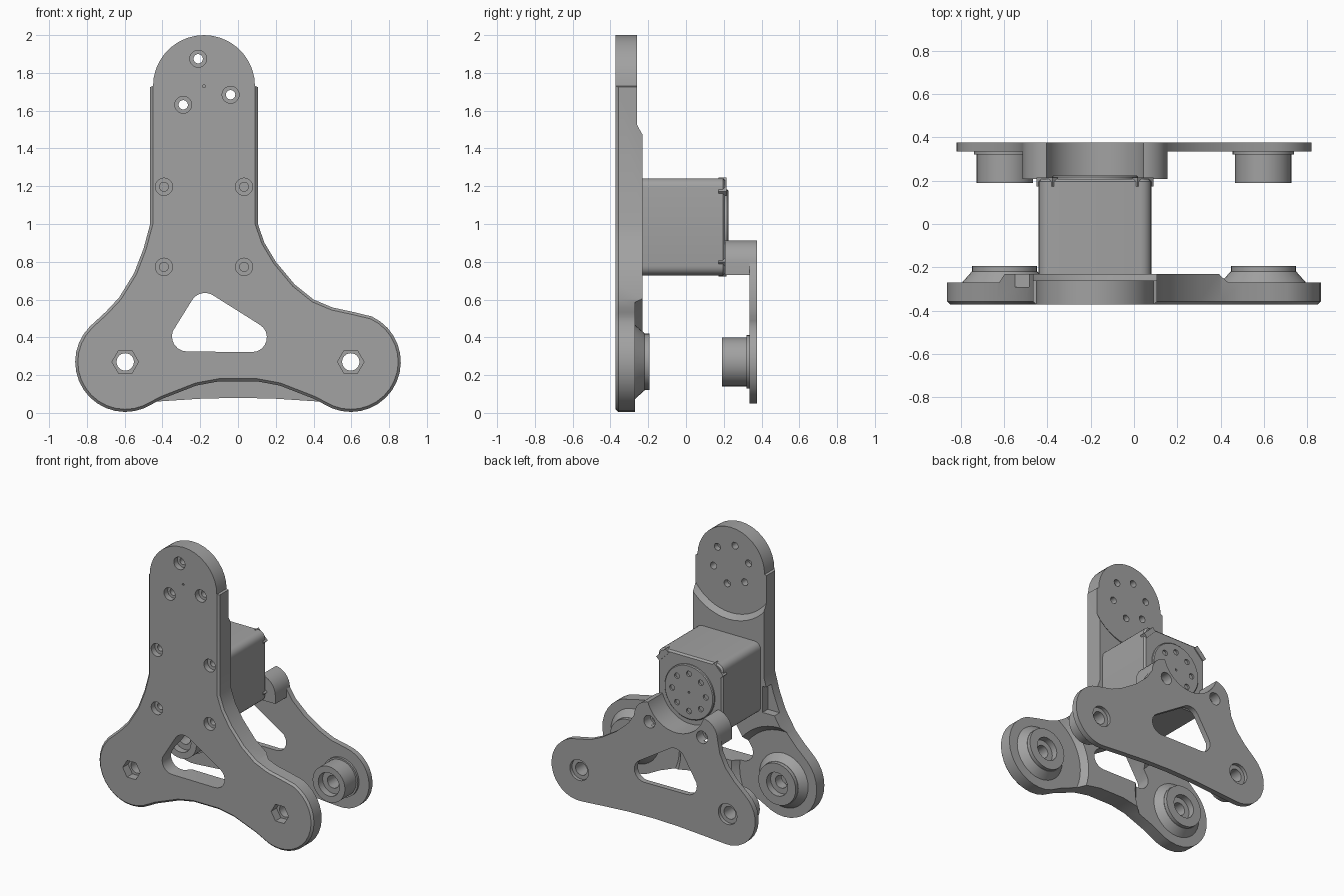
import bpy, bmesh
from math import cos, sin, radians

if "Cube" in bpy.data.objects:
    bpy.data.objects.remove(bpy.data.objects["Cube"])

grey = bpy.data.materials.new("machined_grey")
grey.use_nodes = True
grey.diffuse_color = (0.36, 0.36, 0.36, 1)
grey.node_tree.nodes["Principled BSDF"].inputs["Base Color"].default_value = grey.diffuse_color


def arc(cx, cz, r, a0, a1, n=12):
    steps = [radians(a0 + (a1 - a0) * i / n) for i in range(n + 1)]
    return [(cx + r * cos(a), cz + r * sin(a)) for a in steps]


def circle(c, r, n=32):
    return arc(c[0], c[1], r, 0, 360, n)[:-1]


def prism(name, pts, y0, y1, scale=1.0, edge=None):
    """Extrude an xz outline along y; scale tapers the far end, edge = (y, size, z limit) chamfers a rim."""
    cx = sum(p[0] for p in pts) / len(pts)
    cz = sum(p[1] for p in pts) / len(pts)
    bm = bmesh.new()
    a = [bm.verts.new((x, y0, z)) for x, z in pts]
    b = [bm.verts.new((cx + (x - cx) * scale, y1, cz + (z - cz) * scale)) for x, z in pts]
    bm.faces.new(a)
    bm.faces.new(b[::-1])
    for i in range(len(pts)):
        j = (i + 1) % len(pts)
        bm.faces.new((a[j], a[i], b[i], b[j]))
    bmesh.ops.recalc_face_normals(bm, faces=bm.faces)
    if edge:
        rim = [e for e in bm.edges if all(abs(v.co.y - edge[0]) < 1e-5 and v.co.z < edge[2] for v in e.verts)]
        bmesh.ops.bevel(bm, geom=rim, offset=edge[1], segments=1, affect='EDGES')
    mesh = bpy.data.meshes.new(name)
    bm.to_mesh(mesh)
    bm.free()
    mesh.materials.append(grey)
    ob = bpy.data.objects.new(name, mesh)
    bpy.context.collection.objects.link(ob)
    return ob


def activate(ob):
    bpy.ops.object.select_all(action='DESELECT')
    ob.select_set(True)
    bpy.context.view_layer.objects.active = ob


def cut(ob, pts, y0, y1, scale=1.0):
    cutter = prism("cutter", pts, y0, y1, scale)
    cutter.hide_render = True
    mod = ob.modifiers.new("cut", 'BOOLEAN')
    mod.operation, mod.solver, mod.object = 'DIFFERENCE', 'EXACT', cutter
    activate(ob)
    bpy.ops.object.modifier_apply(modifier=mod.name)
    bpy.data.objects.remove(cutter)


def mirror_x(pts):
    return [(-x, z) for x, z in reversed(pts)]


# Shared positions
LOBES = [(-0.597, 0.27), (0.597, 0.27)]
TOP = (-0.18, 1.73)
MOTOR = (-0.18, 0.985)
BOLTS = [(MOTOR[0] + sx * 0.212, MOTOR[1] + sz * 0.212) for sx in (-1, 1) for sz in (-1, 1)]
window = (arc(-0.27, 0.405, 0.08, 160, 270, 6) + arc(0.075, 0.4, 0.078, 270, 420, 8)
          + arc(-0.175, 0.555, 0.08, 62, 150, 6))

# Front plate: rounded column spreading into two lobes
front_outline = (
    arc(*TOP, 0.27, 0, 180, 18)
    + [(-0.465, 1.725), (-0.465, 1.0), (-0.5, 0.87), (-0.55, 0.74), (-0.63, 0.61), (-0.7, 0.535)]
    + arc(*LOBES[0], 0.265, 135, 292, 14)
    + [(-0.4, 0.075), (-0.22, 0.145), (-0.1, 0.167), (0.1, 0.167), (0.22, 0.145), (0.4, 0.075)]
    + arc(*LOBES[1], 0.265, 248, 425, 16)
    + [(0.62, 0.532), (0.5, 0.558), (0.4, 0.6), (0.3, 0.68), (0.2, 0.8), (0.14, 0.9),
       (0.105, 1.0), (0.105, 1.725)])
front_plate = prism("front_plate", front_outline, -0.372, -0.23, edge=(-0.372, 0.014, 1.728))
cut(front_plate, circle(TOP, 0.35, 48), -0.26, -0.2, 1.2)
for c in LOBES:
    cut(front_plate, circle(c, 0.355, 48), -0.27, -0.19, 1.22)
    cut(front_plate, circle(c, 0.07, 6), -0.4, -0.31)
    cut(front_plate, circle(c, 0.046, 24), -0.4, -0.1)
cut(front_plate, window, -0.4, -0.1)
cut(front_plate, window, -0.385, -0.345, 0.9)
# Cable notch beside the motor
cut(front_plate, [(-0.6, 0.74), (-0.455, 0.74), (-0.455, 0.93), (-0.6, 0.93)], -0.29, -0.2)
for c in BOLTS:
    cut(front_plate, circle(c, 0.046, 20), -0.4, -0.33)
    cut(front_plate, circle(c, 0.024, 16), -0.4, -0.28)
# Ring of holes in the head, every other one going right through
for i in range(6):
    c = arc(*TOP, 0.148, 42, 402, 6)[i]
    cut(front_plate, circle(c, 0.025, 16), -0.4 if i % 2 else -0.3, -0.2)
    if i % 2:
        cut(front_plate, circle(c, 0.045, 20), -0.4, -0.33)
cut(front_plate, circle(TOP, 0.008, 8), -0.4, -0.3)

# Conical bosses behind the lobes and round pads on the rear plate
for side, c in zip(("right", "left"), LOBES):
    cone = prism(side + "_boss_base", circle(c, 0.2), -0.274, -0.22, 0.76)
    rim = prism(side + "_boss_rim", circle(c, 0.15), -0.222, -0.193)
    pad = prism(side + "_pad", circle(c, 0.13), 0.19, 0.345)
    foot = prism(side + "_pad_foot", circle(c, 0.142), 0.32, 0.345)
    for part in (cone, rim):
        cut(part, circle(c, 0.085, 24), -0.24, -0.1)
        cut(part, circle(c, 0.046, 24), -0.4, -0.1)
    cut(pad, circle(c, 0.085, 24), 0.1, 0.24)
    for part in (pad, foot):
        cut(part, circle(c, 0.046, 24), 0.1, 0.5)

# Rear plate with two ears hugging the motor horn
ears = arc(0.03, 0.79, 0.125, 0, 90, 8) + arc(-0.39, 0.79, 0.125, 90, 180, 8)
low_edge = [(-0.4, 0.062), (-0.2, 0.075)]
rear_outline = (
    ears + [(-0.535, 0.69), (-0.58, 0.6), (-0.65, 0.52)]
    + arc(*LOBES[0], 0.222, 130, 275, 14)
    + low_edge + [(0, 0.08)] + mirror_x(low_edge)
    + arc(*LOBES[1], 0.222, 265, 440, 16)
    + [(0.51, 0.515), (0.42, 0.555), (0.3, 0.63), (0.2, 0.72)])
rear_plate = prism("rear_plate", rear_outline, 0.335, 0.375)
ear_block = prism("ear_block", ears + [(-0.515, 0.73), (0.155, 0.73)], 0.207, 0.34)
for part in (rear_plate, ear_block):
    cut(part, circle(MOTOR, 0.235, 48), 0.1, 0.5)
    for c in BOLTS:
        if c[1] < MOTOR[1]:
            cut(part, circle(c, 0.03, 16), 0.1, 0.5)
            cut(part, circle(c, 0.045, 20), 0.3, 0.5)
cut(rear_plate, window, 0.2, 0.5)
for c in LOBES:
    cut(rear_plate, circle(c, 0.075, 24), 0.35, 0.5)
    cut(rear_plate, circle(c, 0.046, 24), 0.2, 0.5)

# Motor body with rounded corners
body = []
for k, (sx, sz) in enumerate([(1, 1), (-1, 1), (-1, -1), (1, -1)]):
    body += arc(MOTOR[0] + sx * 0.21, MOTOR[1] + sz * 0.207, 0.05, 90 * k, 90 * k + 90, 5)
prism("motor_body", body, -0.235, 0.207, edge=(0.207, 0.012, 9))

# Output horn with its ring of screw holes
horn = prism("motor_horn", circle(MOTOR, 0.198, 40), 0.2, 0.224, edge=(0.224, 0.006, 9))
for c in arc(*MOTOR, 0.135, 0, 360, 8)[:-1]:
    cut(horn, circle(c, 0.02, 14), 0.21, 0.3)
cut(horn, circle(MOTOR, 0.008, 8), 0.21, 0.3)

# Clips across the rear corners of the motor
for sx in (-1, 1):
    for sz in (-1, 1):
        clip = [(0.17, 0.245), (0.195, 0.27), (0.27, 0.195), (0.245, 0.17)]
        pts = [(MOTOR[0] + sx * x, MOTOR[1] + sz * (z - 0.008)) for x, z in clip]
        prism("motor_clip", pts, 0.172, 0.214)

# Smooth curved walls, keep hard rims sharp
for ob in bpy.context.collection.objects:
    if ob.type == 'MESH' and grey.name in ob.data.materials:
        activate(ob)
        bpy.ops.object.shade_smooth_by_angle(angle=radians(25))
